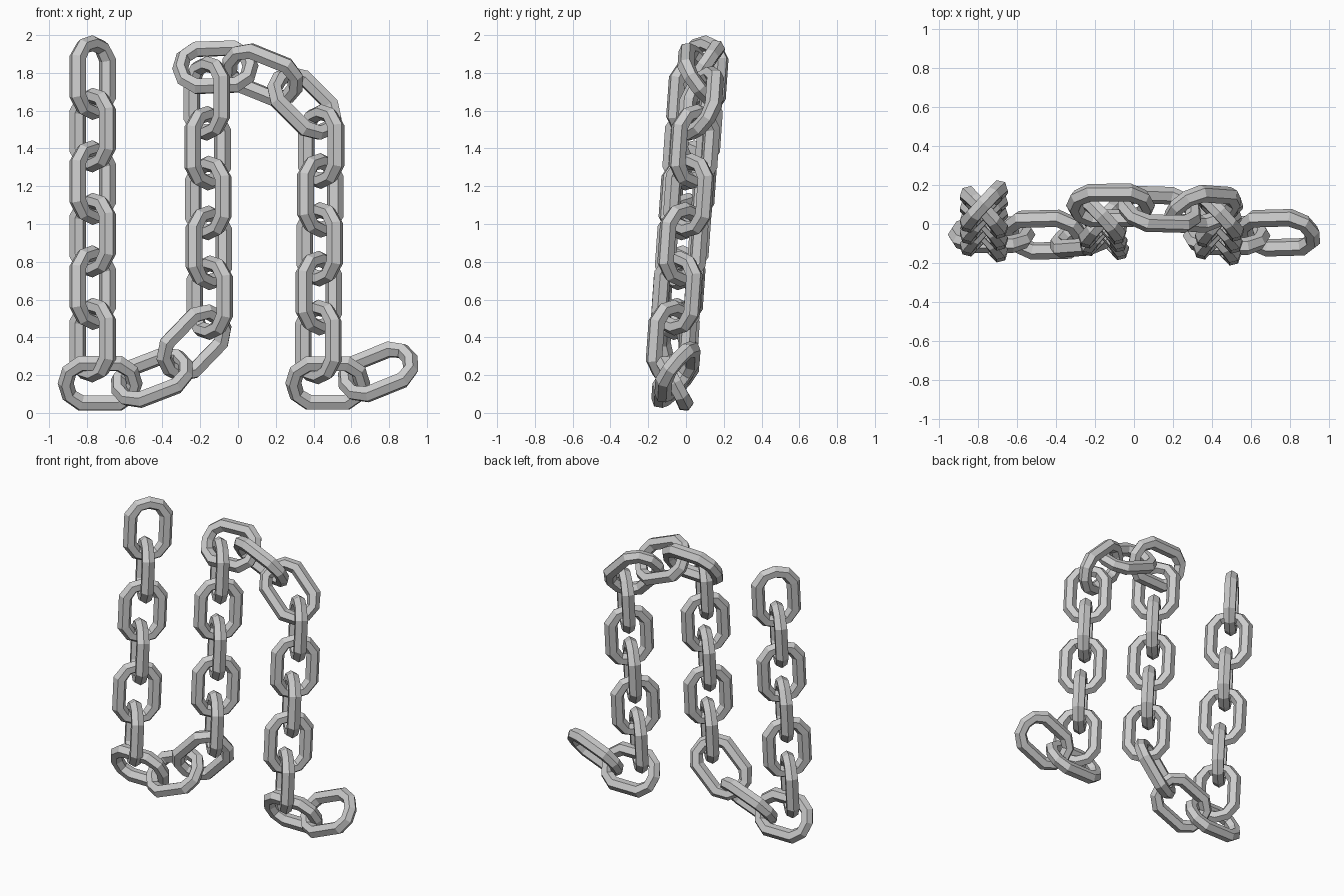
import bpy, bmesh, math
from mathutils import Vector

if "Cube" in bpy.data.objects:
    bpy.data.objects.remove(bpy.data.objects["Cube"])

TUBE, SIDES = 0.046, 6
# Centre line of one link as (along, across) points: flat sides and blunt rounded ends
END = [(0.10, 0.116), (0.163, 0.07), (0.182, 0.0), (0.163, -0.07), (0.10, -0.116)]
LOOP = END + [(-a, -b) for a, b in END]


def make_link(name, centre, heading, side, twist=47, stretch=1.0, lean=0.07):
    """heading: direction in the front plane; side +1 puts the left rod in front."""
    h, t = math.radians(heading), math.radians(twist)
    u = Vector((math.cos(h), lean * math.sin(h), math.sin(h))).normalized()
    left = Vector((-math.sin(h), 0, math.cos(h)))
    left = (left - u * left.dot(u)).normalized()
    depth = u.cross(left)
    if depth.y > 0:
        depth = -depth
    w = left * math.cos(t) + depth * (side * math.sin(t))
    normal = u.cross(w)
    c = Vector(centre)

    bm = bmesh.new()
    rings = []
    n = len(LOOP)
    for i, (a, b) in enumerate(LOOP):
        p, q, r = Vector(LOOP[i - 1]), Vector((a, b)), Vector(LOOP[(i + 1) % n])
        d = ((q - p).normalized() + (r - q).normalized()).normalized()
        out = u * -d.y + w * d.x
        centre_pt = c + u * (a * stretch) + w * (b * stretch)
        # rods slightly thinner around the ends
        rad = TUBE if abs(a) < 0.15 else TUBE * 0.93
        rings.append([bm.verts.new(centre_pt + rad * (
            out * math.cos(k * math.tau / SIDES) + normal * math.sin(k * math.tau / SIDES)))
            for k in range(SIDES)])
    for i in range(n):
        r0, r1 = rings[i], rings[(i + 1) % n]
        for k in range(SIDES):
            j = (k + 1) % SIDES
            bm.faces.new((r0[k], r0[j], r1[j], r1[k]))
    bmesh.ops.recalc_face_normals(bm, faces=bm.faces)
    mesh = bpy.data.meshes.new(name)
    bm.to_mesh(mesh)
    bm.free()
    bpy.context.collection.objects.link(bpy.data.objects.new(name, mesh))


def strand(name, start, end, count, heading, side):
    """Straight run of links from start to end, alternating a quarter turn."""
    for i in range(count):
        centre = Vector(start).lerp(Vector(end), i / (count - 1))
        make_link(f"{name}_{i + 1}", centre, heading, side)
        side = -side


# Three vertical runs
strand("left_strand_link", (-0.77, 0.09, 1.775), (-0.77, -0.062, 0.385), 6, -90, -1)
strand("middle_strand_link", (-0.15, -0.05, 0.61), (-0.165, 0.03, 1.665), 5, 90, -1)
strand("right_strand_link", (0.44, 0.045, 1.41), (0.425, -0.078, 0.375), 5, -90, 1)

# Lower bend between the left and middle runs
make_link("lower_bend_link_1", (-0.73, -0.055, 0.157), 0, 1, 25)
make_link("lower_bend_link_2", (-0.455, -0.055, 0.187), 21, -1, 43, 1.03)
make_link("lower_bend_link_3", (-0.233, -0.06, 0.37), 46, 1, 31, 1.03)

# Upper bend between the middle and right runs
make_link("upper_bend_link_1", (-0.12, 0.095, 1.83), 2, -1, 34, 1.02)
make_link("upper_bend_link_2", (0.13, 0.075, 1.79), -22, 1, 38, 1.02)
make_link("upper_bend_link_3", (0.352, 0.078, 1.64), -45, -1, 38, 1.02)

# Loose end at the right
make_link("tail_link_1", (0.475, -0.06, 0.158), 0, 1, 28)
make_link("tail_link_2", (0.742, -0.045, 0.217), 22, -1, 40)
